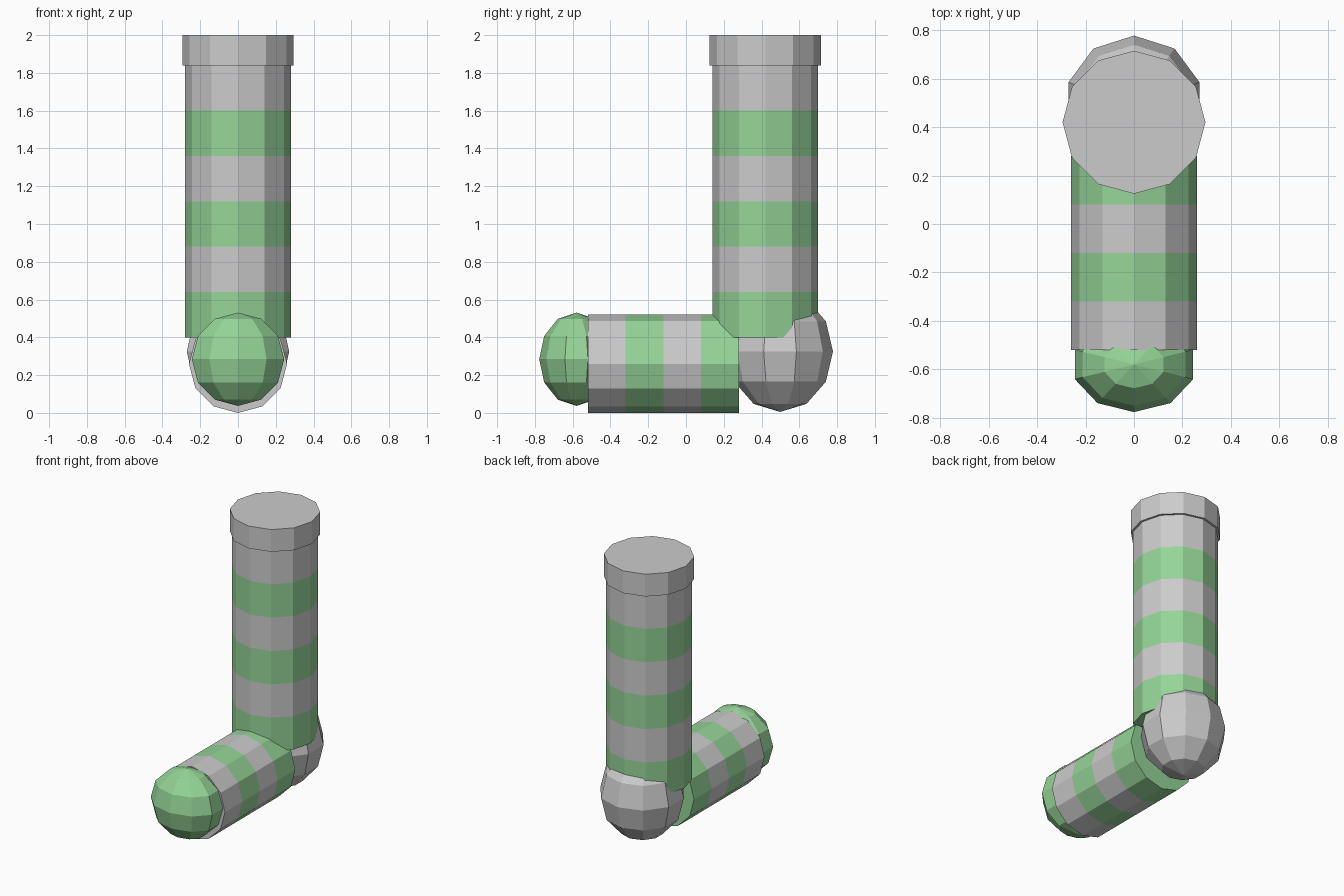
import bpy
from math import pi

if "Cube" in bpy.data.objects:
    bpy.data.objects.remove(bpy.data.objects["Cube"])

green = bpy.data.materials.new("green")
green.diffuse_color = (0.30, 0.66, 0.31, 1)
green.use_nodes = True
green.node_tree.nodes["Principled BSDF"].inputs["Base Color"].default_value = green.diffuse_color


def finish(name, coloured):
    ob = bpy.context.object
    ob.name = name
    if coloured:
        ob.data.materials.append(green)
    return ob


def tube(name, r, loc, depth, coloured=False, tilt=0):
    bpy.ops.mesh.primitive_cylinder_add(vertices=12, radius=r, depth=depth,
                                        location=loc, rotation=(tilt, 0, 0))
    return finish(name, coloured)


def ball(name, size, loc, coloured=False):
    bpy.ops.mesh.primitive_uv_sphere_add(segments=10, ring_count=6, radius=1, location=loc)
    bpy.context.object.scale = size
    return finish(name, coloured)


# Leg: six stacked stripes, starting with green
for i in range(6):
    tube(f"leg_stripe_{i + 1}", 0.28, (0, 0.42, 0.52 + 0.24 * i), 0.24, i % 2 == 0)

# Cuff at the top
tube("cuff", 0.295, (0, 0.42, 1.92), 0.16)

# Foot: four stripes running back from the toe, starting with grey
for i in range(4):
    tube(f"foot_stripe_{i + 1}", 0.26, (0, -0.42 + 0.2 * i, 0.26), 0.2, i % 2 == 1, pi / 2)

# Rounded toe and heel
ball("toe", (0.257, 0.197, 0.247), (0, -0.58, 0.284), True)
ball("heel", (0.285, 0.28, 0.32), (0, 0.498, 0.325))
